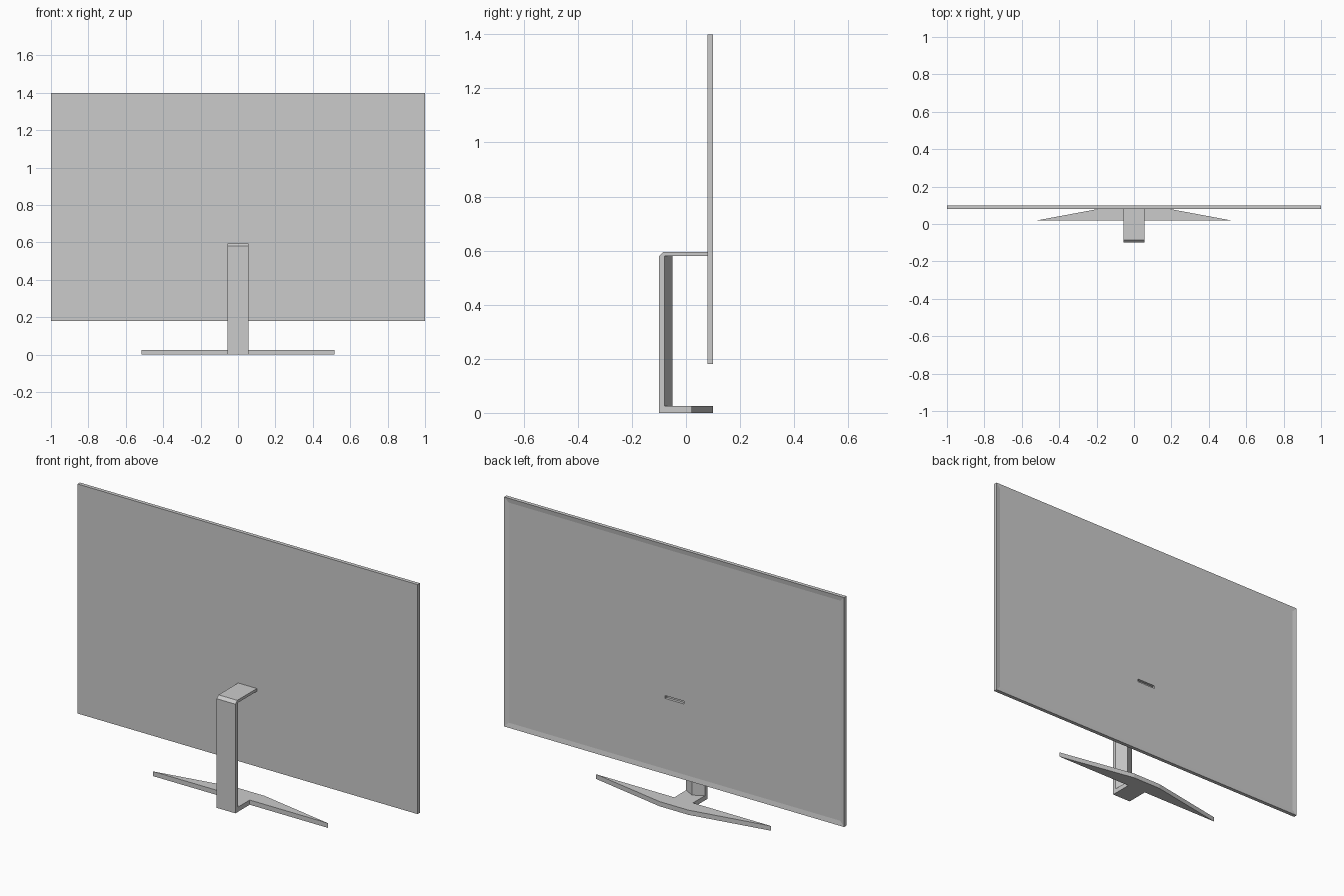
import bpy, bmesh
from mathutils import Vector

if "Cube" in bpy.data.objects:
    bpy.data.objects.remove(bpy.data.objects["Cube"])

# Single grey finish
grey = bpy.data.materials.new("light_grey")
grey.use_nodes = True
grey.diffuse_color = (0.6, 0.6, 0.6, 1)
grey.node_tree.nodes["Principled BSDF"].inputs["Base Color"].default_value = grey.diffuse_color


def finish(name, bm):
    bmesh.ops.recalc_face_normals(bm, faces=bm.faces)
    mesh = bpy.data.meshes.new(name)
    bm.to_mesh(mesh)
    bm.free()
    mesh.materials.append(grey)
    obj = bpy.data.objects.new(name, mesh)
    bpy.context.collection.objects.link(obj)
    return obj


def prism(name, outline, direction):
    """Extrude a closed 3D outline along a direction."""
    bm = bmesh.new()
    face = bm.faces.new([bm.verts.new(p) for p in outline])
    result = bmesh.ops.extrude_face_region(bm, geom=[face])
    verts = [v for v in result["geom"] if isinstance(v, bmesh.types.BMVert)]
    bmesh.ops.translate(bm, verts=verts, vec=Vector(direction))
    return finish(name, bm)


def rectangle(half_width, low, high, y):
    return [(-half_width, y, low), (half_width, y, low),
            (half_width, y, high), (-half_width, y, high)]


HALF = 0.055          # half width of the stand
FOOT = 0.025          # foot thickness
FRONT, BACK = 0.08, 0.10
ARM_LOW, ARM_TOP = 0.58, 0.595

# Display panel with a thin raised rim around the back face
panel = prism("display_panel", rectangle(1, 0.18, 1.4, FRONT), (0, BACK - FRONT, 0))
bm = bmesh.new()
bm.from_mesh(panel.data)
back = [f for f in bm.faces if f.normal.y > 0.9]
bmesh.ops.inset_region(bm, faces=back, thickness=0.025, use_even_offset=True)
bmesh.ops.translate(bm, verts=list({v for f in back for v in f.verts}), vec=(0, -0.004, 0))
bm.to_mesh(panel.data)
bm.free()

# Slot in the panel for the arm
cutter = prism("slot_cutter", rectangle(HALF, ARM_LOW, ARM_TOP, FRONT + 0.002), (0, 0.1, 0))
cutter.hide_render = True
cutter.hide_set(True)
slot = panel.modifiers.new("slot", 'BOOLEAN')
slot.operation = 'DIFFERENCE'
slot.solver = 'EXACT'
slot.object = cutter

# Upright and arm: one bent strip with a chamfered top corner
strip = [(-0.1, 0), (-0.08, 0), (-0.08, ARM_LOW), (FRONT, ARM_LOW),
         (FRONT, ARM_TOP), (-0.085, ARM_TOP), (-0.1, ARM_LOW)]
prism("stand_upright", [(-HALF, y, z) for y, z in strip], (2 * HALF, 0, 0))

# Triangular stiffening rib behind the upright
rib = [(-HALF, -0.08), (HALF, -0.08), (0, -0.05)]
prism("stand_rib", [(x, y, FOOT) for x, y in rib], (0, 0, ARM_LOW - FOOT))

# Foot: neck and two swept wings
side = [(HALF, -0.08), (HALF, 0.02), (0.515, 0.02), (0.085, BACK)]
outline = side + [(-x, y) for x, y in reversed(side)]
prism("stand_foot", [(x, y, 0) for x, y in outline], (0, 0, FOOT))
